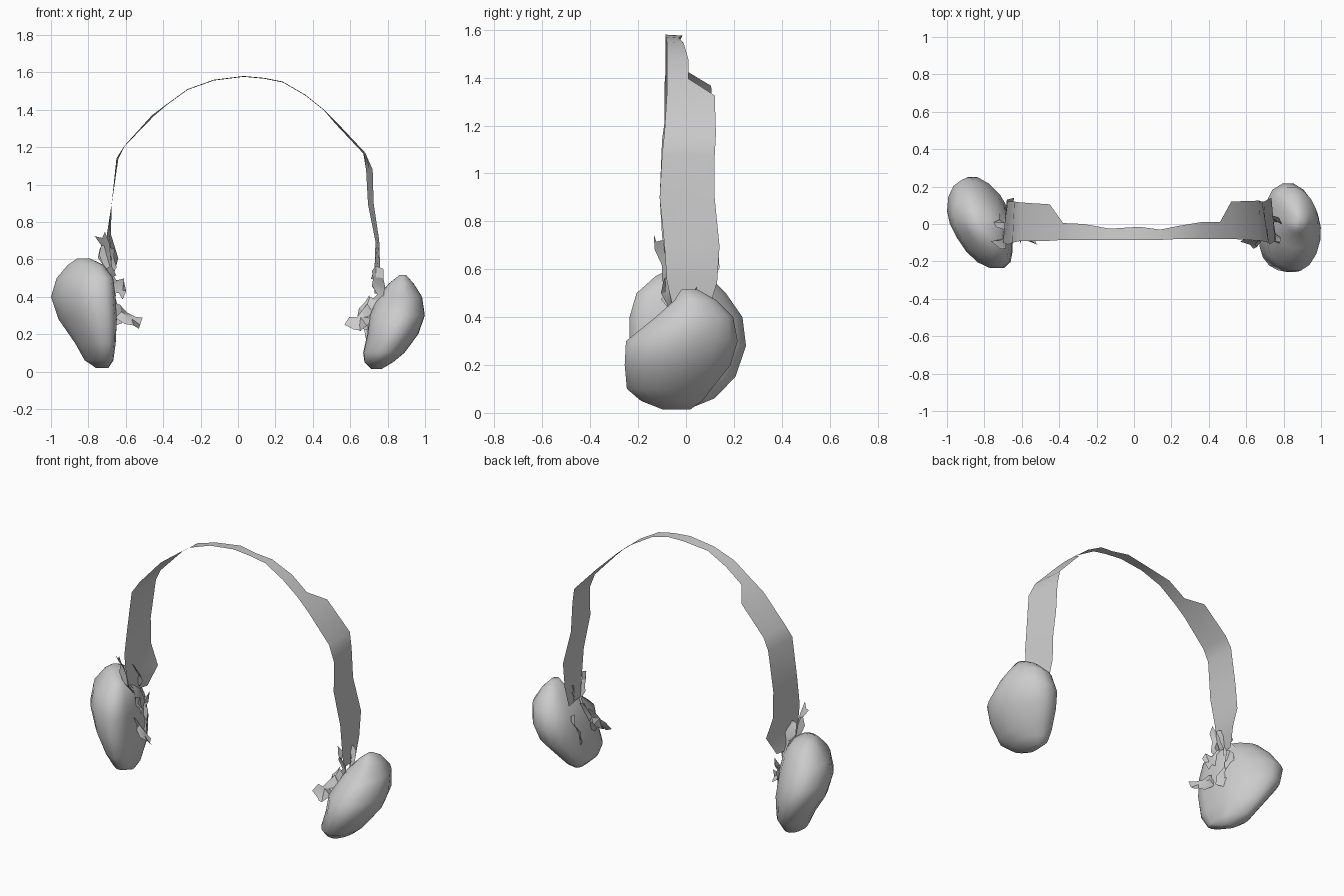
import bpy, math, random
from mathutils import Vector

cube = bpy.data.objects.get("Cube")
if cube:
    bpy.data.objects.remove(cube, do_unlink=True)

grey = bpy.data.materials.new("plain grey")
grey.use_nodes = True
grey.diffuse_color = (0.6, 0.6, 0.6, 1)
bsdf = grey.node_tree.nodes["Principled BSDF"]
bsdf.inputs["Base Color"].default_value = (0.6, 0.6, 0.6, 1)
bsdf.inputs["Roughness"].default_value = 0.8


def add_mesh(name, verts, faces, angle):
    mesh = bpy.data.meshes.new(name)
    mesh.from_pydata(verts, [], faces)
    mesh.materials.append(grey)
    obj = bpy.data.objects.new(name, mesh)
    bpy.context.collection.objects.link(obj)
    bpy.ops.object.select_all(action="DESELECT")
    obj.select_set(True)
    bpy.context.view_layer.objects.active = obj
    bpy.ops.object.shade_smooth_by_angle(angle=math.radians(angle))
    return obj


def loft(name, rings, closed, angle):
    """Skin equal-length rows of points, capping them when closed."""
    n = len(rings[0])
    verts = [p for ring in rings for p in ring]
    faces = []
    for r in range(len(rings) - 1):
        for i in range(n if closed else n - 1):
            j = (i + 1) % n
            faces.append((r * n + i, r * n + j, (r + 1) * n + j, (r + 1) * n + i))
    if closed:
        faces.append(tuple(reversed(range(n))))
        faces.append(tuple(range(len(verts) - n, len(verts))))
    return add_mesh(name, verts, faces, angle)


# Headband: x, z, front y, back y, and how far the back edge leans in x
band = [
    (-.70, .50, -.04, .08, .03), (-.70, .61, -.08, .14, .06),
    (-.70, .74, -.10, .13, .02), (-.675, .90, -.11, .12, 0),
    (-.65, 1.14, -.10, .12, .01), (-.605, 1.21, -.09, .115, 0),
    (-.46, 1.37, -.09, .105, .01), (-.38, 1.43, -.085, .005, 0),
    (-.27, 1.51, -.085, .00, 0), (-.13, 1.56, -.085, -.025, 0),
    (.03, 1.58, -.085, -.015, 0), (.14, 1.57, -.085, -.03, 0),
    (.24, 1.55, -.08, -.01, 0), (.36, 1.48, -.08, .01, 0),
    (.46, 1.40, -.08, .01, 0), (.53, 1.33, -.08, .12, -.01),
    (.68, 1.17, -.09, .125, -.01), (.72, 1.08, -.10, .12, -.035),
    (.725, .90, -.11, .12, -.03), (.755, .70, -.09, .14, -.02),
    (.76, .55, -.08, .13, -.03), (.75, .42, -.05, .09, -.02),
]
# The back edge sits slightly lower, so the crown tips backwards
loft("headband", [[(x, yf, z), (x + d / 2, (yf + yb) / 2, z - .002), (x + d, yb, z - .004)]
                  for x, z, yf, yb, d in band], False, 50)


# Ear cups: level rings of z, x range, y range; the inner face is flatter
def ear_cup(name, rows, inward, tilt):
    rings = []
    for z, x0, x1, y0, y1 in rows:
        ring = []
        for i in range(18):
            t = math.tau * i / 18
            c, s = math.cos(t + tilt), math.sin(t)
            if c * inward > 0:
                a = abs(c)
                c = inward * 1.15 * a * (1 - 0.2 * a ** 4)
            s *= abs(s) ** 0.15
            ring.append(((x0 + x1) / 2 + c * (x1 - x0) / 2,
                         (y0 + y1) / 2 + s * (y1 - y0) / 2, z))
        rings.append(ring)
    return loft(name, rings, True, 60)


ear_cup("right_ear_cup", [
    (.02, -.76, -.69, -.04, .02), (.06, -.82, -.66, -.15, .12),
    (.15, -.87, -.645, -.21, .21), (.28, -.96, -.635, -.24, .255),
    (.40, -1.0, -.64, -.24, .24), (.50, -.97, -.655, -.21, .17),
    (.57, -.91, -.71, -.13, .10), (.605, -.86, -.79, -.06, .03)], 1, 0.42)
ear_cup("left_ear_cup", [
    (.015, .71, .77, -.10, .02), (.05, .67, .83, -.19, .07),
    (.10, .66, .89, -.25, .11), (.20, .68, .965, -.26, .19),
    (.30, .69, 1.0, -.255, .22), (.40, .735, .985, -.13, .20),
    (.47, .80, .94, -.05, .13), (.515, .86, .90, -.02, .05)], -1, 0.12)


# Crumpled scraps of lining: jagged ribbons along a short path
def scrap(name, start, end, width, seed):
    rng = random.Random(seed)
    a, b = Vector(start), Vector(end)
    side = (b - a).cross(Vector((0.6, 1, 0.2))).normalized() * width / 2
    rings = []
    for i in range(5):
        centre = a.lerp(b, i / 4)
        row = []
        for k in (-1, 0, 1):
            shake = Vector([rng.uniform(-.016, .016) for _ in range(3)])
            row.append(centre + side * k * rng.uniform(.7, 1.1) + shake)
        rings.append(row)
    return loft(name, rings, False, 30)


scraps = [
    ("right_lining_tail", (-.68, -.06, .33), (-.51, -.10, .25), .08),
    ("right_lining_flap", (-.70, -.02, .50), (-.61, -.08, .43), .10),
    ("right_lining_fold", (-.67, .08, .46), (-.66, .02, .25), .06),
    ("right_band_clip", (-.73, -.11, .73), (-.69, -.07, .50), .07),
    ("right_band_joint", (-.70, -.02, .66), (-.69, .05, .46), .09),
    ("left_lining_tail", (.72, -.07, .32), (.61, -.11, .23), .09),
    ("left_lining_flap", (.72, -.03, .40), (.66, -.05, .24), .08),
    ("left_lining_fold", (.71, .10, .38), (.69, .03, .18), .06),
    ("left_band_clip", (.75, -.08, .55), (.76, -.06, .38), .06),
    ("left_band_joint", (.74, .05, .52), (.77, .02, .40), .07),
]
for seed, (name, start, end, width) in enumerate(scraps):
    scrap(name, start, end, width, seed)
